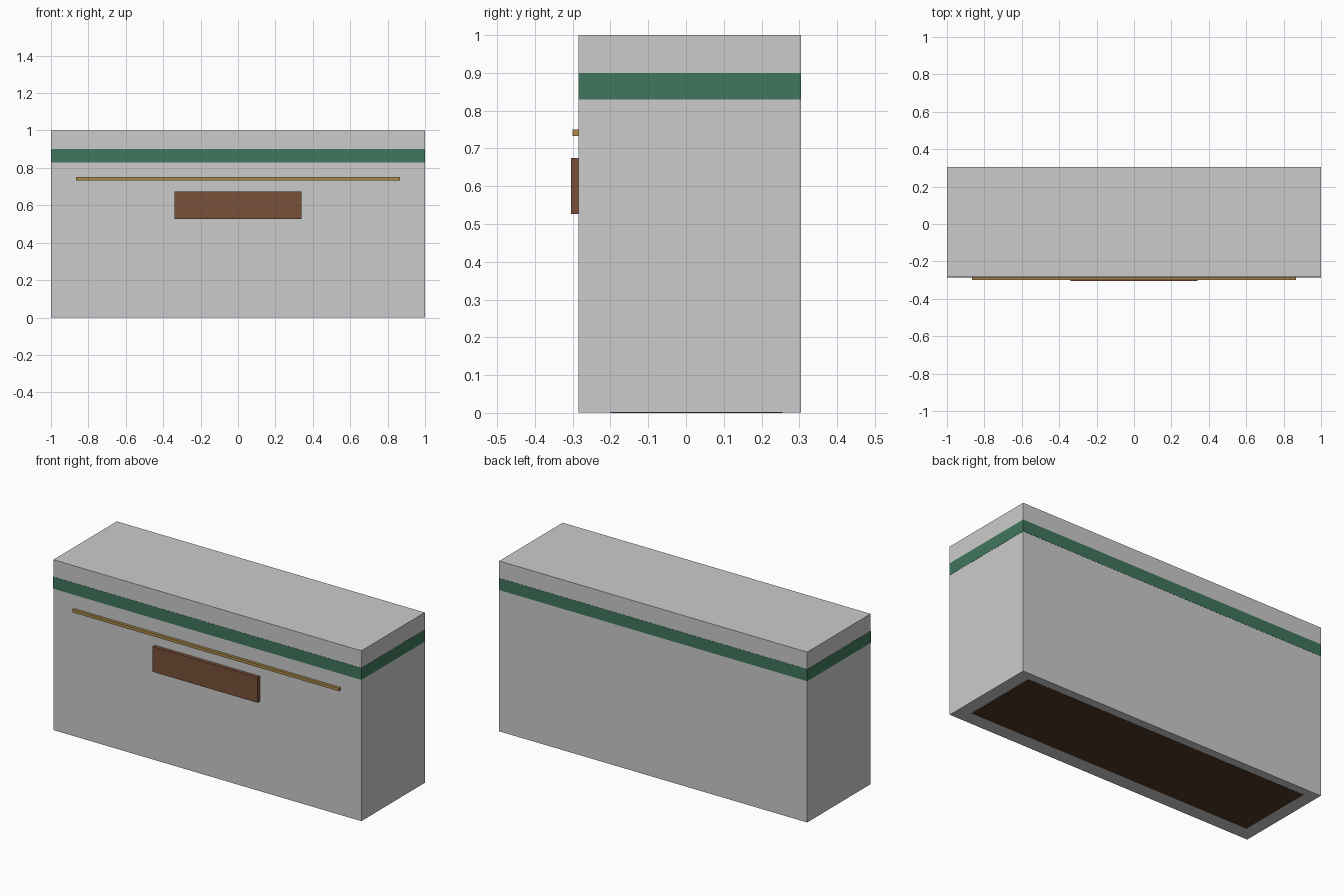
import bpy

if "Cube" in bpy.data.objects:
    bpy.data.objects.remove(bpy.data.objects["Cube"])


def material(name, rgb):
    mat = bpy.data.materials.new(name)
    mat.diffuse_color = (*rgb, 1.0)
    mat.use_nodes = True
    mat.node_tree.nodes["Principled BSDF"].inputs["Base Color"].default_value = mat.diffuse_color
    return mat


def box(name, x, y, z, mat=None):
    """Axis-aligned box from (min, max) pairs."""
    bpy.ops.mesh.primitive_cube_add(size=1, location=[(a + b) / 2 for a, b in (x, y, z)])
    ob = bpy.context.object
    ob.name = name
    ob.scale = [b - a for a, b in (x, y, z)]
    bpy.ops.object.transform_apply(location=False, rotation=False, scale=True)
    if mat:
        ob.data.materials.append(mat)
    return ob


green = material("green", (0.05, 0.18, 0.11))
brown = material("brown", (0.19, 0.08, 0.04))
dark_brown = material("dark_brown", (0.08, 0.04, 0.02))
gold = material("gold", (0.40, 0.25, 0.07))

FRONT, BACK = -0.285, 0.305
E = 0.001  # hairline offset so flush parts do not flicker

# main grey body
box("body", (-1 + E, 1 - E), (FRONT + E, BACK - E), (E, 1))
# green band flush around the upper body
box("band", (-1, 1), (FRONT, BACK), (0.83, 0.90), green)
# inset base on the underside, set back further at the front
box("base", (-0.923, 0.923), (-0.20, 0.255), (0, 0.08), dark_brown)
# raised front details, slightly sunk into the body
box("front_trim", (-0.865, 0.865), (-0.30, FRONT + 0.01), (0.733, 0.75), gold)
box("front_panel", (-0.34, 0.34), (-0.305, FRONT + 0.01), (0.527, 0.675), brown)
